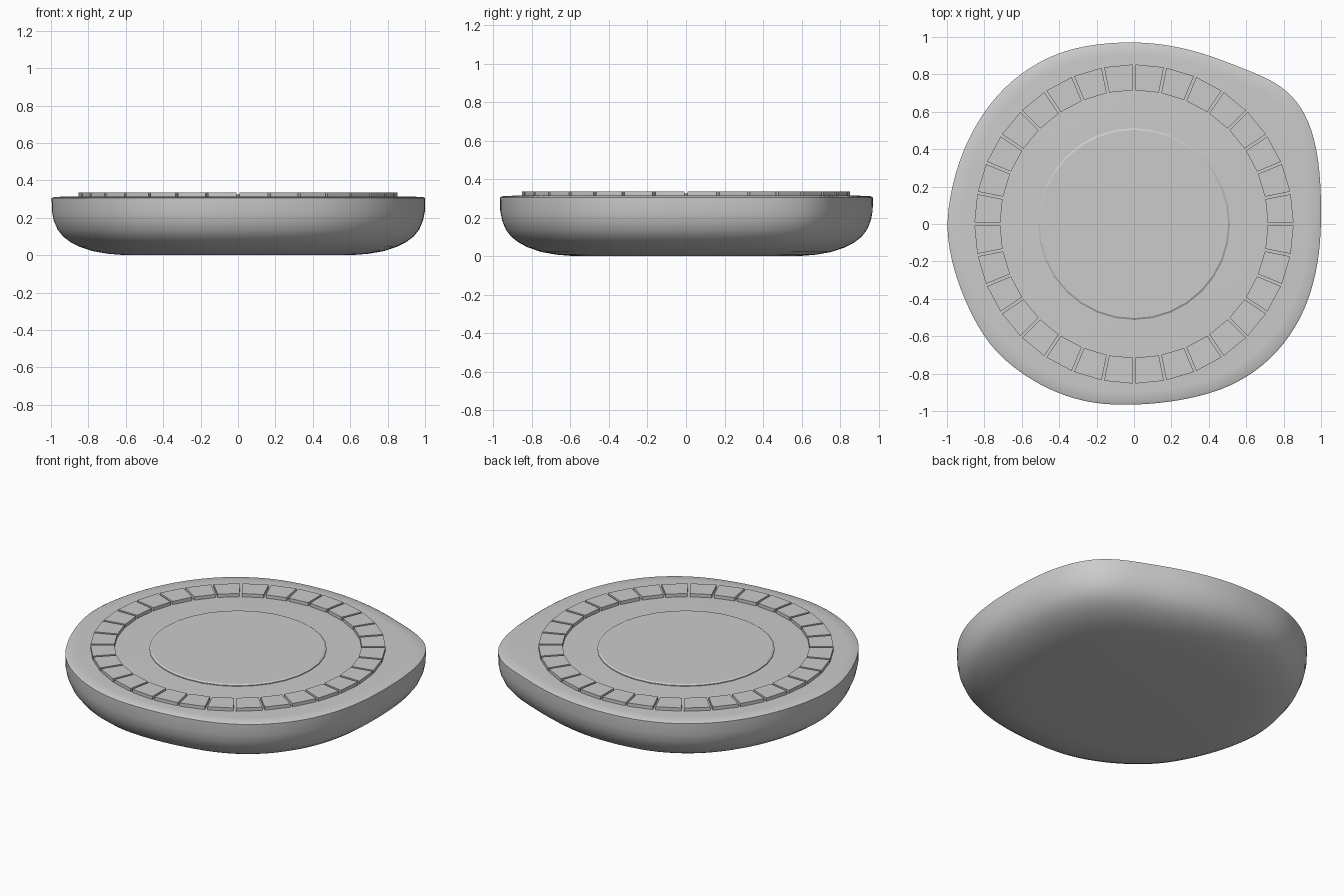
import bpy, bmesh
from math import pi, cos, sin
from mathutils import Vector

if "Cube" in bpy.data.objects:
    bpy.data.objects.remove(bpy.data.objects["Cube"])


def make_object(name, bm):
    bmesh.ops.recalc_face_normals(bm, faces=bm.faces)
    mesh = bpy.data.meshes.new(name)
    bm.to_mesh(mesh)
    bm.free()
    obj = bpy.data.objects.new(name, mesh)
    bpy.context.collection.objects.link(obj)
    bpy.ops.object.select_all(action='DESELECT')
    obj.select_set(True)
    bpy.context.view_layer.objects.active = obj
    return obj


def loft(bm, rings):
    """Skin a stack of closed rings and cap both ends."""
    rows = [[bm.verts.new(p) for p in ring] for ring in rings]
    for a, b in zip(rows, rows[1:]):
        for i in range(len(a)):
            j = (i + 1) % len(a)
            bm.faces.new((a[i], a[j], b[j], b[i]))
    bm.faces.new(rows[0][::-1])
    bm.faces.new(rows[-1])


def closed_spline(points, steps):
    pts = [Vector(p) for p in points]
    n, out = len(pts), []
    for i in range(n):
        a, b, c, d = (pts[(i + k) % n] for k in (-1, 0, 1, 2))
        for s in range(steps):
            t = s / steps
            out.append(0.5 * (2 * b + (c - a) * t + (2 * a - 5 * b + 4 * c - d) * t * t
                              + (3 * b - a - 3 * c + d) * t ** 3))
    return out


# Irregular pebble outline seen from above
outline = closed_spline([
    (1, 0), (.985, .35), (.913, .59), (.78, .74), (.565, .838), (.297, .932),
    (0, .973), (-.345, .935), (-.61, .80), (-.80, .60), (-.934, .337), (-1, .02),
    (-.96, -.25), (-.854, -.51), (-.72, -.70), (-.506, -.857), (-.265, -.948),
    (-.02, -.966), (.244, -.942), (.51, -.868), (.73, -.72), (.886, -.51), (.97, -.27)], 5)
for _ in range(4):
    outline = [(outline[i - 1] + 2 * p + outline[(i + 1) % len(outline)]) / 4
               for i, p in enumerate(outline)]

# Body: outline scaled along a rounded-bottom profile (scale, height)
profile = [(.60, 0), (.70, .008), (.78, .022), (.85, .045), (.90, .07), (.94, .10),
           (.97, .138), (.99, .185), (1, .235), (1.001, .305), (.99, .311), (.93, .314)]
bm = bmesh.new()
loft(bm, [[(p.x * s, p.y * s, z) for p in outline] for s, z in profile])
make_object("pebble_body", bm)
bpy.ops.object.shade_smooth_by_angle(angle=0.7)

# Ring of raised tiles
COUNT, INNER, OUTER, HALF_GAP = 32, .715, .853, .007
bm = bmesh.new()
for i in range(COUNT):
    a0, a1 = 2 * pi * i / COUNT, 2 * pi * (i + 1) / COUNT
    corners = []
    for r, a, side in ((INNER, a0, 1), (OUTER, a0, 1), (OUTER, a1, -1), (INNER, a1, -1)):
        g = side * HALF_GAP
        corners.append((r * cos(a) - g * sin(a), r * sin(a) + g * cos(a)))
    loft(bm, [[(x, y, z) for x, y in corners] for z in (.30, .335)])
make_object("tile_ring", bm)

# Slightly raised central disc with a bevelled edge
bm = bmesh.new()
loft(bm, [[(r * cos(2 * pi * i / 32), r * sin(2 * pi * i / 32), z) for i in range(32)]
          for r, z in ((.513, .30), (.513, .319), (.503, .325))])
make_object("centre_disc", bm)
